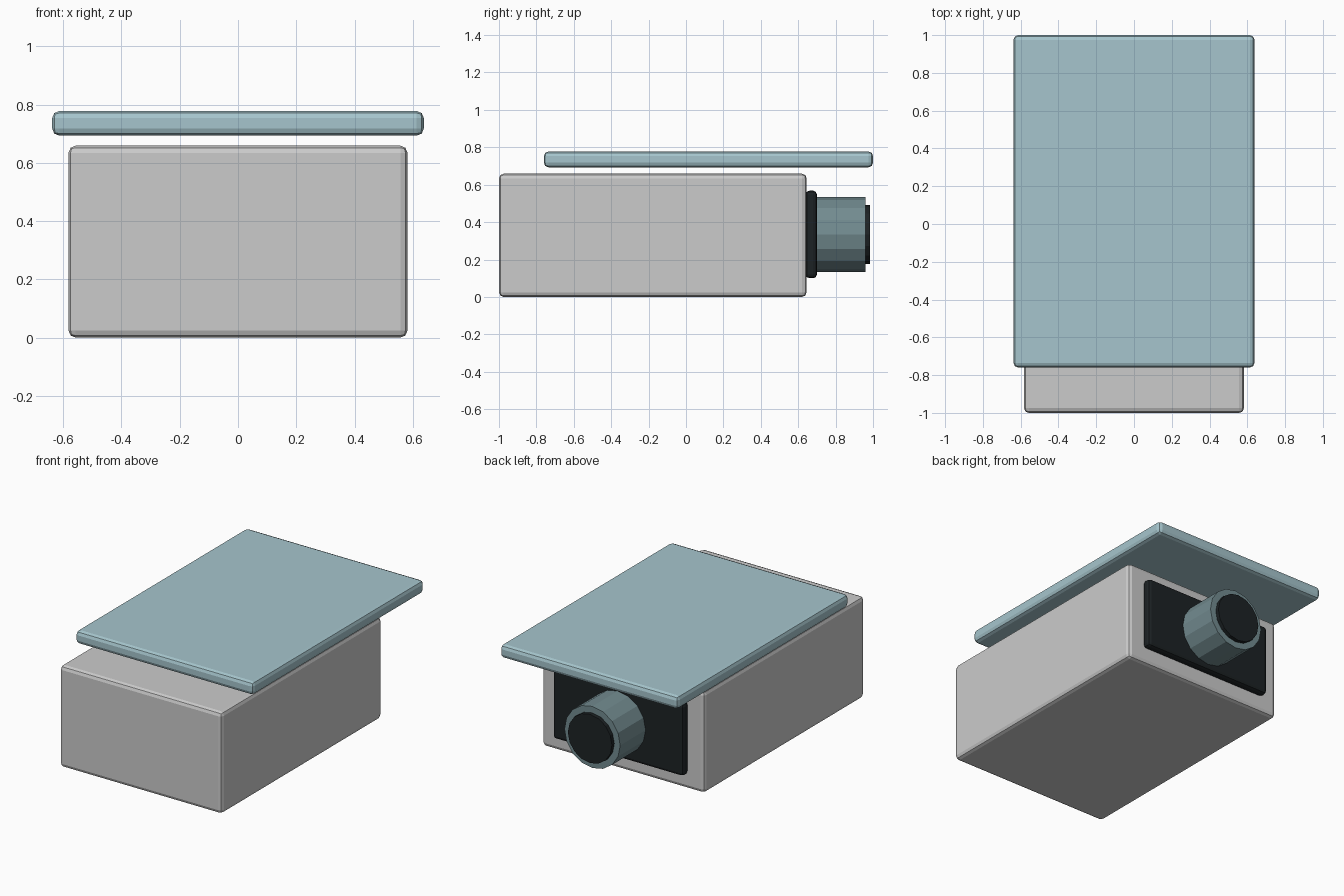
import bpy
from math import radians

if "Cube" in bpy.data.objects:
    bpy.data.objects.remove(bpy.data.objects["Cube"])


def material(name, color):
    m = bpy.data.materials.new(name)
    m.diffuse_color = (*color, 1)
    m.use_nodes = True
    m.node_tree.nodes["Principled BSDF"].inputs["Base Color"].default_value = m.diffuse_color
    return m


teal = material("pale_teal", (0.38, 0.56, 0.61))
dark_teal = material("dark_teal", (0.17, 0.26, 0.28))
black = material("black", (0.012, 0.016, 0.018))
grey = material("light_grey", (0.60, 0.62, 0.63))


def box(name, lo, hi, bevel, mat):
    """Rounded box between two corners."""
    bpy.ops.mesh.primitive_cube_add(
        size=1, location=[(a + b) / 2 for a, b in zip(lo, hi)])
    ob = bpy.context.object
    ob.name = name
    ob.scale = [b - a for a, b in zip(lo, hi)]
    bpy.ops.object.transform_apply(location=False, rotation=False, scale=True)
    mod = ob.modifiers.new("rounded_edges", 'BEVEL')
    mod.width = bevel
    mod.segments = 2
    ob.data.materials.append(mat)
    return ob


def barrel(name, radius, y0, y1, mat):
    """Sixteen-sided cylinder along y, on the lens axis."""
    bpy.ops.mesh.primitive_cylinder_add(
        vertices=16, radius=radius, depth=y1 - y0,
        location=(0, (y0 + y1) / 2, 0.334), rotation=(radians(90), 0, 0))
    ob = bpy.context.object
    ob.name = name
    ob.data.materials.append(mat)
    return ob


# Housing and floating sun shield
box("housing", (-0.582, -1.0, 0), (0.582, 0.645, 0.659), 0.025, grey)
box("sun_shield", (-0.638, -0.76, 0.693), (0.638, 1.0, 0.778), 0.025, teal)

# Window plate with lens barrel and glass
box("window_plate", (-0.468, 0.64, 0.10), (0.468, 0.70, 0.568), 0.02, black)
barrel("lens_barrel", 0.20, 0.70, 0.96, dark_teal)
barrel("lens_glass", 0.158, 0.95, 0.985, black)
